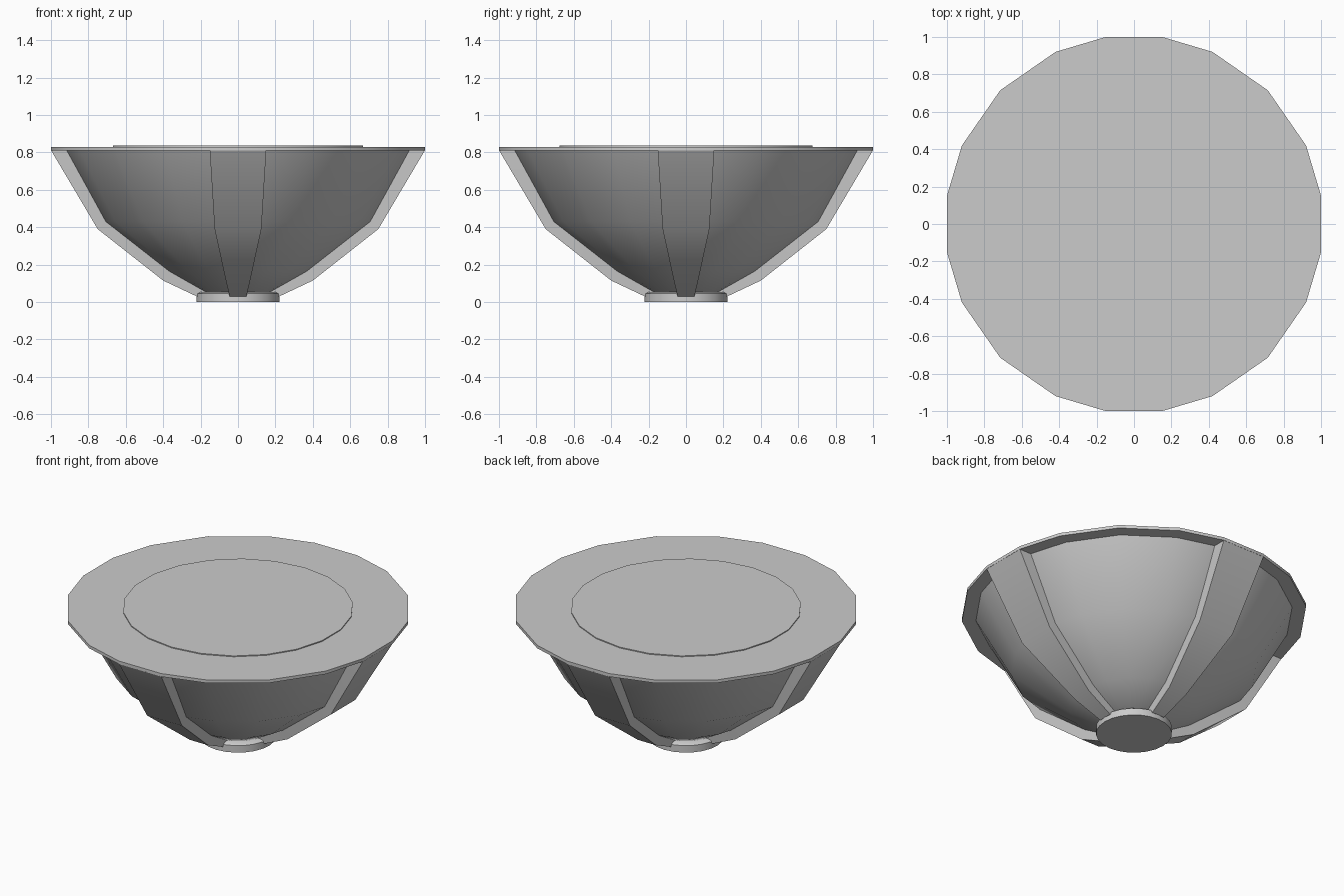
import bpy, bmesh, math

if "Cube" in bpy.data.objects:
    bpy.data.objects.remove(bpy.data.objects["Cube"])


def make_object(name, verts, faces, angle=35):
    mesh = bpy.data.meshes.new(name)
    mesh.from_pydata(verts, [], faces)
    bm = bmesh.new()
    bm.from_mesh(mesh)
    bmesh.ops.recalc_face_normals(bm, faces=bm.faces)
    bm.to_mesh(mesh)
    bm.free()
    obj = bpy.data.objects.new(name, mesh)
    bpy.context.collection.objects.link(obj)
    bpy.ops.object.select_all(action='DESELECT')
    obj.select_set(True)
    bpy.context.view_layer.objects.active = obj
    bpy.ops.object.shade_smooth_by_angle(angle=math.radians(angle))
    return obj


def loft(name, rings, angle=35):
    # closed solid through stacked rings of equal length
    n = len(rings[0])
    verts = [v for ring in rings for v in ring]
    faces = [(r * n + i, r * n + (i + 1) % n, (r + 1) * n + (i + 1) % n, (r + 1) * n + i)
             for r in range(len(rings) - 1) for i in range(n)]
    faces += [tuple(range(n)), tuple(range((len(rings) - 1) * n, len(rings) * n))]
    return make_object(name, verts, faces, angle)


def lathe(name, profile, angles):
    return loft(name, [[(r * math.cos(math.radians(a)), r * math.sin(math.radians(a)), z)
                        for a in angles] for r, z in profile])


def regular(n, start=0):
    return [start + 360 * i / n for i in range(n)]


# 20-sided outline, with the flat sides facing the four ribs
outline = [q * 90 + a for q in range(4) for a in (8.6, 24.5, 45, 65.5, 81.4)]

# recessed bowl panels
lathe("bowl_body", [(0.155, 0.04), (0.375, 0.165), (0.72, 0.43), (0.932, 0.815)], outline)

# thin overhanging rim with closed top
lathe("rim_plate", [(1.0113, 0.81), (1.0113, 0.83)], outline)

# raised disc on top
lathe("top_disc", [(0.675, 0.82), (0.675, 0.836)], regular(22, 90))

# foot
lathe("foot", [(0.222, 0.0), (0.222, 0.045), (0.205, 0.055)], regular(24))

# four tapering ribs: outer radius, height, half width
rib = [(0.22, 0.03, 0.045), (0.40, 0.115, 0.065), (0.75, 0.39, 0.125), (1.0, 0.812, 0.151)]
inner = [(0.12, 0.06), (0.33, 0.19), (0.66, 0.46), (0.86, 0.812)]
for k, side in enumerate(("right", "back", "left", "front")):
    rings = [[(ri, -w, zi), (ro, -w, zo), (ro, w, zo), (ri, w, zi)]
             for (ro, zo, w), (ri, zi) in zip(rib, inner)]
    obj = loft("rib_" + side, rings, 30)
    obj.rotation_euler.z = k * math.pi / 2
